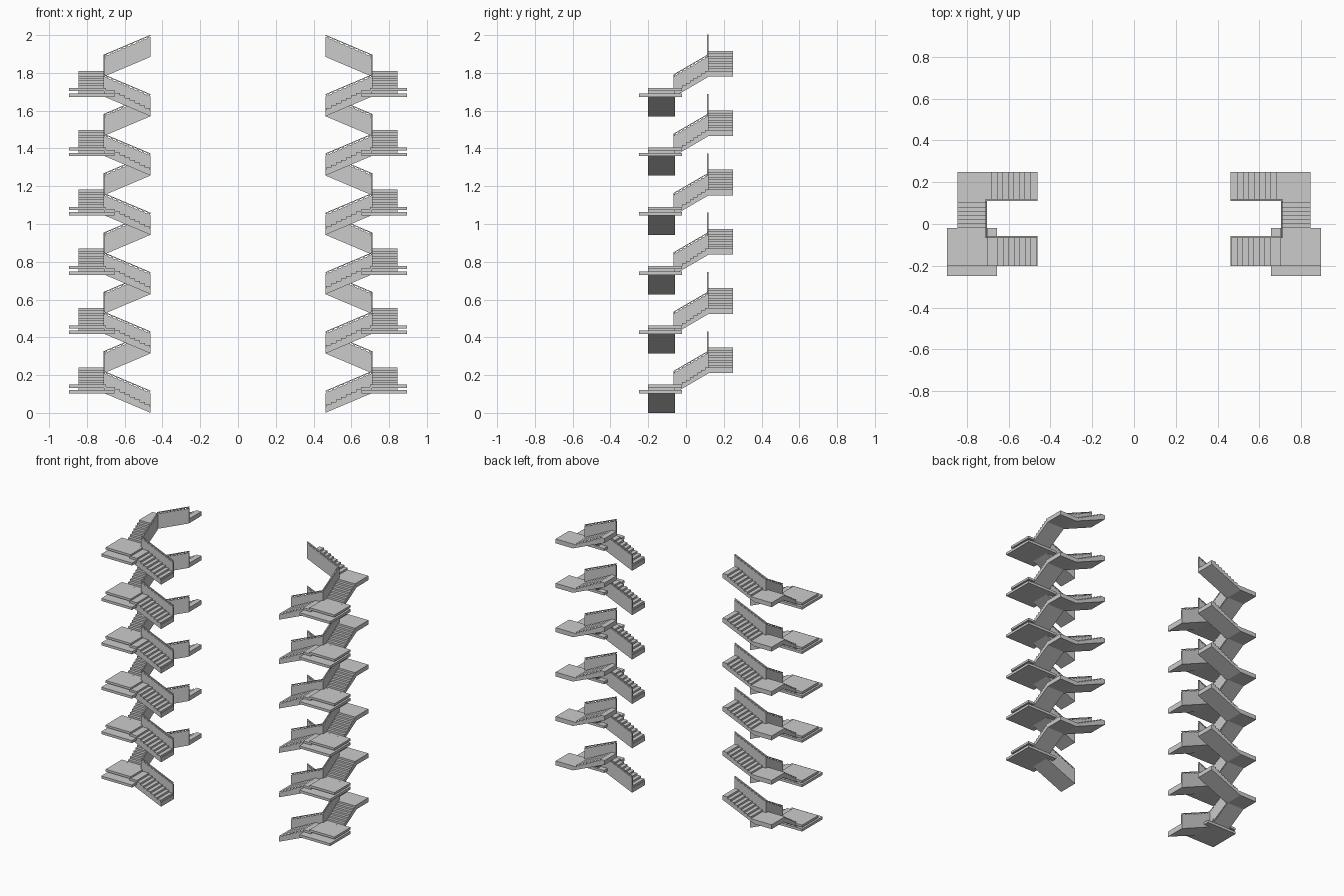
import bpy, bmesh

if "Cube" in bpy.data.objects:
    bpy.data.objects.remove(bpy.data.objects["Cube"])

PITCH, LEVELS = 0.314, 6
RISE, THICK, STEPS = 0.105, 0.031, 8


def finish(name, bm):
    """Make an object, stack it on every level and mirror it across x."""
    bmesh.ops.recalc_face_normals(bm, faces=bm.faces)
    me = bpy.data.meshes.new(name)
    bm.to_mesh(me)
    bm.free()
    ob = bpy.data.objects.new(name, me)
    bpy.context.collection.objects.link(ob)
    arr = ob.modifiers.new("levels", 'ARRAY')
    arr.count = LEVELS
    arr.use_relative_offset = False
    arr.use_constant_offset = True
    arr.constant_offset_displace = (0, 0, PITCH)
    mir = ob.modifiers.new("other_side", 'MIRROR')
    mir.use_axis = (True, False, False)
    mir.use_mirror_merge = False
    return ob


def prism(bm, pts, axis, a, b):
    """Extrude an (s, z) profile; s runs along axis, width runs from a to b."""
    def place(s, z, w):
        return (s, w, z) if axis == 'x' else (w, s, z)
    va = [bm.verts.new(place(s, z, a)) for s, z in pts]
    vb = [bm.verts.new(place(s, z, b)) for s, z in pts]
    bm.faces.new(va)
    bm.faces.new(vb[::-1])
    n = len(pts)
    for i in range(n):
        j = (i + 1) % n
        bm.faces.new((va[i], vb[i], vb[j], va[j]))


def flight(name, axis, start, end, first, tread, z0, a, b):
    """Stepped top with a smooth sloping underside."""
    d = 1 if end > start else -1
    pts = [(end, z0 + RISE), (start, z0)]
    z = z0 + THICK
    if abs(first - start) > 1e-4:
        pts.append((start, z))
    for i in range(STEPS):
        s = first + d * tread * i
        pts.append((s, z))
        z += RISE / STEPS
        pts.append((s, z))
    pts.append((end, z))
    bm = bmesh.new()
    prism(bm, pts, axis, a, b)
    finish(name, bm)


def parapet(name, axis, start, end, z0, a, b):
    """Sloping wall with a slim handrail on short posts."""
    def band(bm, t0, t1, lo, hi):
        s0, s1 = start + (end - start) * t0, start + (end - start) * t1
        r0, r1 = z0 + RISE * t0, z0 + RISE * t1
        prism(bm, [(s0, r0 + lo), (s1, r1 + lo), (s1, r1 + hi), (s0, r0 + hi)],
              axis, a, b)
    bm = bmesh.new()
    band(bm, 0, 1, 0, 0.105)
    finish(name + "_wall", bm)
    bm = bmesh.new()
    band(bm, 0, 1, 0.112, 0.117)
    for i in range(9):
        t = i / 9 + 0.03
        band(bm, t, t + 0.04, 0.105, 0.112)
    finish(name + "_handrail", bm)


def slab(name, x0, x1, y0, y1, z0, z1):
    bm = bmesh.new()
    prism(bm, [(x0, z0), (x1, z0), (x1, z1), (x0, z1)], 'x', y0, y1)
    finish(name, bm)


# three flights per level: outward, backward, inward
flight("front_flight", 'x', 0.462, 0.71, 0.466, 0.0264, 0.0, -0.20, -0.06)
flight("side_flight", 'y', -0.06, 0.12, -0.04, 0.02, RISE, 0.71, 0.845)
flight("back_flight", 'x', 0.71, 0.462, 0.683, 0.0264, 2 * RISE, 0.12, 0.25)

# parapets along the inner edges of the well
parapet("front_parapet", 'x', 0.462, 0.71, 0.0, -0.066, -0.058)
parapet("side_parapet", 'y', -0.066, 0.115, RISE, 0.705, 0.712)
parapet("back_parapet", 'x', 0.71, 0.462, 2 * RISE, 0.11, 0.12)

# landings: a double slab at the front corner, a solid one at the back corner
slab("front_landing_lower", 0.655, 0.895, -0.25, -0.02, 0.103, 0.121)
slab("front_landing_upper", 0.70, 0.895, -0.20, -0.02, 0.133, 0.149)
slab("back_landing", 0.71, 0.845, 0.12, 0.25, 0.21, 0.241)
